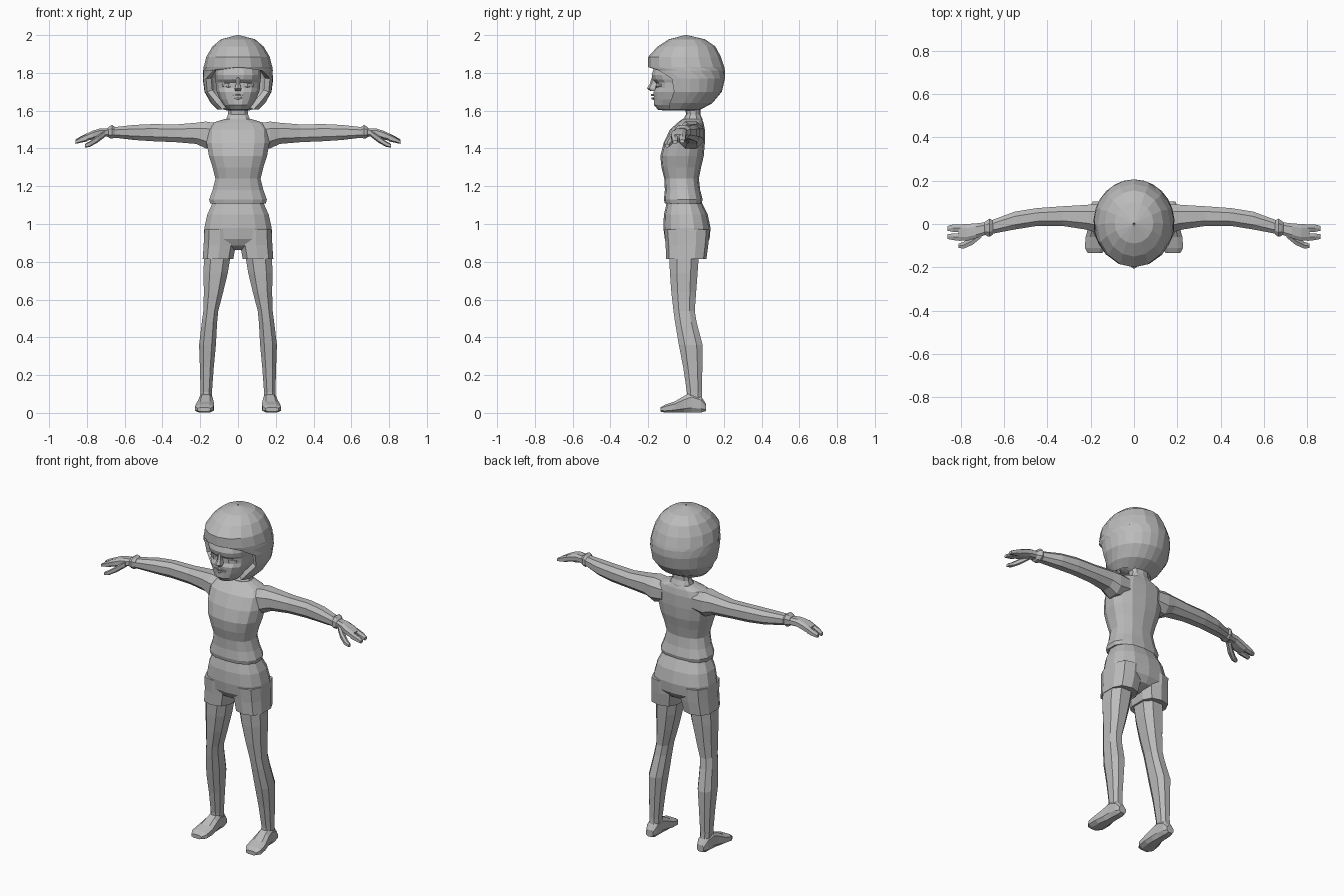
import bpy, bmesh, math

grey = bpy.data.materials.new("plain_grey")
grey.diffuse_color = (0.5, 0.5, 0.5, 1)
AXES = {'x': lambda p, u, v: (p, u, v),
        'y': lambda p, u, v: (u, p, v),
        'z': lambda p, u, v: (u, v, p)}


def finish(name, bm, mirror=False):
    bmesh.ops.remove_doubles(bm, verts=bm.verts, dist=0.0005)
    bmesh.ops.recalc_face_normals(bm, faces=bm.faces)
    me = bpy.data.meshes.new(name)
    bm.to_mesh(me)
    bm.free()
    me.materials.append(grey)
    ob = bpy.data.objects.new(name, me)
    bpy.context.collection.objects.link(ob)
    if mirror:
        ob.modifiers.new("mirror", 'MIRROR')
    return ob


def skin(bm, rings, closed=True):
    """Bridge successive point rings with quads."""
    rows = [[bm.verts.new(p) for p in r] for r in rings]
    n = len(rows[0])
    for a, b in zip(rows, rows[1:]):
        for i in range(n if closed else n - 1):
            j = (i + 1) % n
            bm.faces.new((a[i], a[j], b[j], b[i]))
    return rows


def loft(name, axis, boxes, n=10, power=0.8, mirror=False):
    """Each box is (position, u_min, u_max, v_min, v_max) of a rounded section."""
    rings = []
    for p, u0, u1, v0, v1 in boxes:
        ring = []
        for i in range(n):
            a = 2 * math.pi * (i + 0.5) / n
            c, s = math.cos(a), math.sin(a)
            c = math.copysign(abs(c) ** power, c)
            s = math.copysign(abs(s) ** power, s)
            ring.append(AXES[axis](p, (u0 + u1) / 2 + (u1 - u0) / 2 * c,
                                   (v0 + v1) / 2 + (v1 - v0) / 2 * s))
        rings.append(ring)
    bm = bmesh.new()
    rows = skin(bm, rings)
    bm.faces.new(rows[0])
    bm.faces.new(rows[-1])
    return finish(name, bm, mirror)


def body(name, levels, n=14, power=0.8):
    """Centred vertical loft from (z, half_width, y_front, y_back)."""
    return loft(name, 'z', [(z, -w, w, f, b) for z, w, f, b in levels], n, power)


# Rounded hair shell, open at the face: (z, half_width, y_front, y_back, opening angle)
shell = [(2.0, 0.005, -0.005, 0.005, 0), (1.978, 0.09, -0.09, 0.10, 0),
         (1.94, 0.135, -0.15, 0.155, 0), (1.885, 0.168, -0.2, 0.185, 0),
         (1.83, 0.182, -0.2, 0.203, 0), (1.812, 0.185, -0.2, 0.206, 44),
         (1.77, 0.187, -0.19, 0.206, 65), (1.70, 0.178, -0.17, 0.19, 66),
         (1.64, 0.145, -0.14, 0.14, 52), (1.605, 0.11, -0.12, 0.075, 48)]
rings = []
for z, w, f, b, opening in shell:
    start, ring = math.radians(opening), []
    for i in range(17):
        a = start + (2 * math.pi - 2 * start) * i / 16
        ring.append((w * math.sin(a), (f + b) / 2 - (b - f) / 2 * math.cos(a), z))
    rings.append(ring)
bm = bmesh.new()
skin(bm, rings, closed=False)
hair = finish("hair_shell", bm)
mod = hair.modifiers.new("thickness", 'SOLIDIFY')
mod.thickness = 0.03
mod.offset = -1

# Underside of the hair around the neck
body("hair_underside", [(1.66, 0.13, -0.03, 0.13), (1.612, 0.09, -0.05, 0.07),
                        (1.60, 0.06, -0.03, 0.06)])

# Head and face
body("head", [(1.86, 0.12, -0.16, 0.1), (1.79, 0.125, -0.184, 0.1),
              (1.765, 0.122, -0.178, 0.1), (1.75, 0.12, -0.162, 0.1),
              (1.72, 0.118, -0.162, 0.1), (1.70, 0.114, -0.174, 0.1),
              (1.66, 0.097, -0.172, 0.08), (1.63, 0.077, -0.172, 0.06),
              (1.605, 0.055, -0.15, 0.05), (1.60, 0.035, -0.11, 0.04)], 16, 0.85)
loft("nose", 'z', [(1.775, -0.01, 0.01, -0.182, -0.15), (1.74, -0.012, 0.012, -0.192, -0.15),
                   (1.718, -0.02, 0.02, -0.207, -0.15), (1.703, -0.016, 0.016, -0.187, -0.15)], 6)
loft("upper_lip", 'x', [(-0.036, -0.172, -0.14, 1.676, 1.68), (0, -0.188, -0.14, 1.676, 1.69),
                        (0.036, -0.172, -0.14, 1.676, 1.68)], 6)
loft("lower_lip", 'x', [(-0.03, -0.17, -0.14, 1.668, 1.673), (0, -0.184, -0.14, 1.656, 1.672),
                        (0.03, -0.17, -0.14, 1.668, 1.673)], 6)
loft("eye", 'x', [(0.027, -0.158, -0.12, 1.728, 1.738), (0.05, -0.162, -0.12, 1.718, 1.753),
                  (0.085, -0.14, -0.1, 1.728, 1.742)], 6, mirror=True)

# Neck and shirt
body("neck", [(1.66, 0.055, -0.01, 0.075), (1.58, 0.055, 0.0, 0.076),
              (1.555, 0.065, -0.015, 0.088), (1.51, 0.09, -0.04, 0.09)], 10)
body("shirt", [(1.555, 0.075, -0.02, 0.085), (1.535, 0.14, -0.045, 0.093),
               (1.50, 0.168, -0.085, 0.1), (1.43, 0.17, -0.118, 0.1),
               (1.36, 0.157, -0.136, 0.094), (1.30, 0.137, -0.13, 0.08),
               (1.24, 0.122, -0.115, 0.068), (1.18, 0.137, -0.112, 0.075),
               (1.13, 0.156, -0.117, 0.088), (1.108, 0.15, -0.112, 0.083)])

# Shorts
body("shorts_hips", [(1.13, 0.135, -0.1, 0.075), (1.10, 0.143, -0.105, 0.09),
                     (1.05, 0.166, -0.117, 0.115), (0.98, 0.182, -0.12, 0.13),
                     (0.92, 0.184, -0.112, 0.125), (0.885, 0.16, -0.09, 0.1),
                     (0.862, 0.06, -0.05, 0.04)])
loft("shorts_leg", 'z', [(0.97, 0.01, 0.181, -0.115, 0.125), (0.89, 0.008, 0.185, -0.108, 0.118),
                         (0.815, 0.022, 0.19, -0.105, 0.108), (0.82, 0.04, 0.18, -0.09, 0.07)],
     10, 0.75, True)

# Legs
loft("leg", 'z', [(0.86, 0.03, 0.183, -0.095, 0.075), (0.74, 0.05, 0.187, -0.09, 0.066),
                  (0.64, 0.075, 0.184, -0.082, 0.058), (0.54, 0.102, 0.186, -0.07, 0.05),
                  (0.48, 0.108, 0.194, -0.062, 0.06), (0.36, 0.114, 0.209, -0.042, 0.092),
                  (0.24, 0.126, 0.204, -0.018, 0.09), (0.11, 0.136, 0.2, 0.002, 0.086),
                  (0.05, 0.138, 0.2, 0.0, 0.09)], 8, 0.8, True)

# Feet
loft("foot", 'y', [(0.105, 0.145, 0.192, 0.008, 0.05), (0.08, 0.135, 0.202, 0.0, 0.09),
                   (0.03, 0.133, 0.206, 0.0, 0.112), (-0.01, 0.129, 0.212, 0.0, 0.092),
                   (-0.06, 0.123, 0.226, 0.0, 0.062), (-0.11, 0.127, 0.23, 0.0, 0.045),
                   (-0.135, 0.145, 0.215, 0.006, 0.03)], 8, 0.7, True)

# Arms
loft("arm", 'x', [(0.10, -0.05, 0.095, 1.41, 1.535), (0.17, -0.045, 0.098, 1.395, 1.547),
                  (0.22, -0.03, 0.092, 1.42, 1.54), (0.33, -0.012, 0.085, 1.43, 1.53),
                  (0.45, -0.012, 0.076, 1.435, 1.532), (0.55, -0.028, 0.06, 1.442, 1.527),
                  (0.67, -0.05, 0.015, 1.457, 1.513)], 8, 0.85, True)
loft("wrist_cuff", 'x', [(0.65, -0.05, 0.018, 1.455, 1.515), (0.667, -0.062, 0.028, 1.45, 1.527),
                         (0.68, -0.058, 0.018, 1.452, 1.52), (0.69, -0.048, 0.01, 1.46, 1.51)],
     8, 0.85, True)

# Hands
loft("palm", 'x', [(0.68, -0.05, 0.01, 1.462, 1.508), (0.73, -0.068, 0.005, 1.46, 1.507),
                   (0.77, -0.08, 0.002, 1.447, 1.495), (0.81, -0.078, 0.0, 1.437, 1.475)],
     8, 0.7, True)
loft("outer_fingers", 'x', [(0.80, -0.038, 0.0, 1.437, 1.48), (0.835, -0.038, 0.0, 1.432, 1.463),
                            (0.86, -0.033, -0.008, 1.428, 1.448)], 6, 0.7, True)
loft("inner_fingers", 'x', [(0.80, -0.08, -0.042, 1.437, 1.478), (0.835, -0.076, -0.042, 1.43, 1.46),
                            (0.86, -0.07, -0.046, 1.424, 1.443)], 6, 0.7, True)
loft("thumb", 'x', [(0.705, -0.065, -0.025, 1.46, 1.498), (0.745, -0.098, -0.055, 1.43, 1.468),
                    (0.785, -0.115, -0.08, 1.408, 1.438), (0.81, -0.112, -0.09, 1.404, 1.424)],
     6, 0.75, True)
